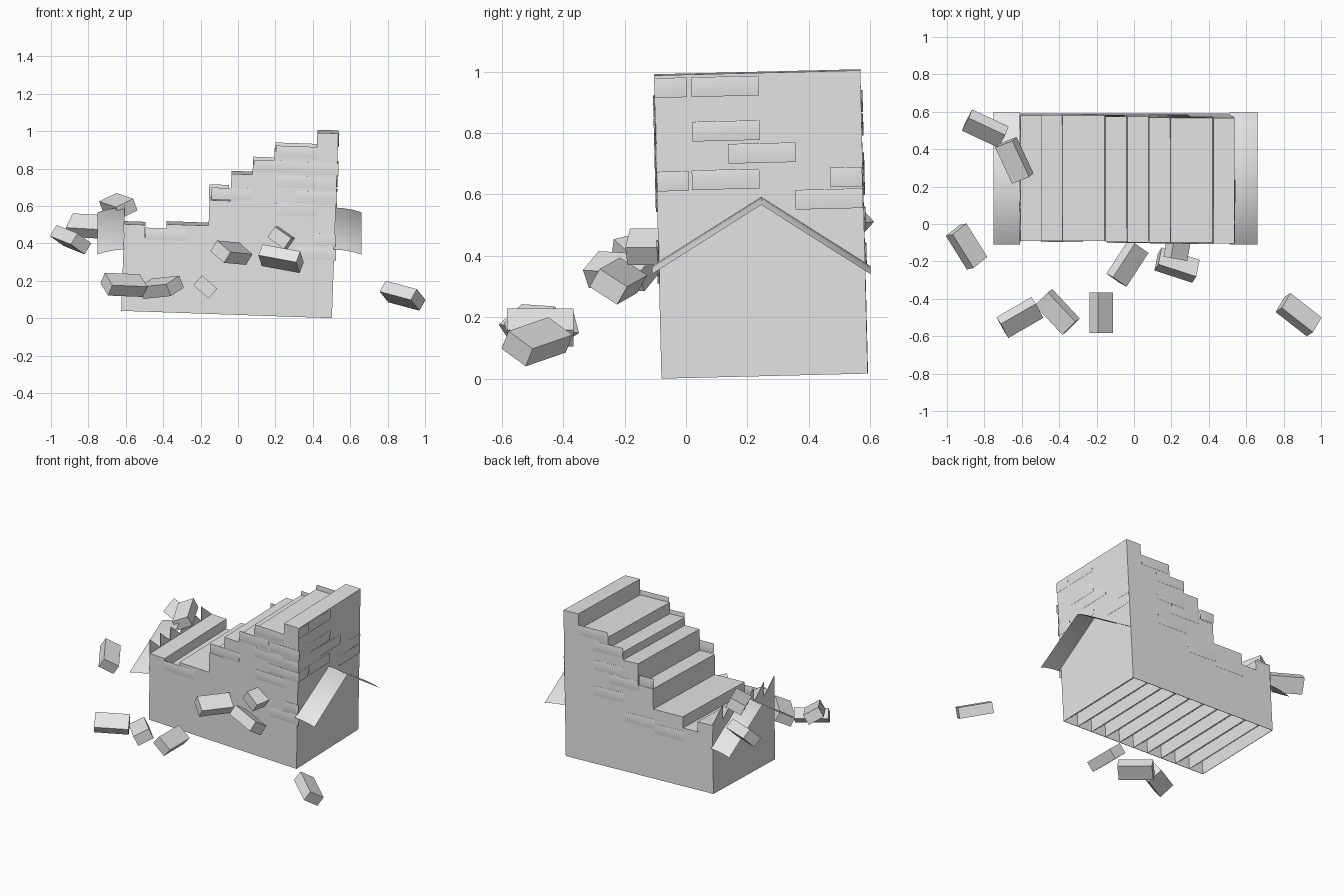
import bpy, bmesh
from math import radians
from mathutils import Matrix, Vector, Euler

cube = bpy.data.objects.get("Cube")
if cube:
    bpy.data.objects.remove(cube, do_unlink=True)

stone = bpy.data.materials.new("pale_grey_stone")
stone.use_nodes = True
grey = (0.8, 0.8, 0.8, 1)
stone.diffuse_color = grey
stone.node_tree.nodes["Principled BSDF"].inputs["Base Color"].default_value = grey

# The ruin leans slightly: its own frame starts at the low front corner of the tall end
LEAN = Matrix.Translation((0.502, -0.08, 0)) @ Euler((radians(1.4), radians(2), 0)).to_matrix().to_4x4()
UNIT, ROW = 0.1127, 0.076
LENGTH, DEPTH = 10 * UNIT, 0.672


def finish(name, bm, matrix, smooth=False):
    bmesh.ops.recalc_face_normals(bm, faces=bm.faces[:])
    for face in bm.faces:
        face.smooth = smooth
    mesh = bpy.data.meshes.new(name)
    bm.to_mesh(mesh)
    bm.free()
    mesh.materials.append(stone)
    obj = bpy.data.objects.new(name, mesh)
    obj.matrix_world = matrix
    bpy.context.collection.objects.link(obj)
    return obj


def prism(name, outline, place, start, end):
    """Extrude an outline; place(u, v, w) turns it into a 3D point."""
    bm = bmesh.new()
    base = bm.faces.new([bm.verts.new(place(u, v, start)) for u, v in outline])
    new = bmesh.ops.extrude_face_region(bm, geom=[base])["geom"]
    shift = Vector(place(0, 0, end)) - Vector(place(0, 0, start))
    bmesh.ops.translate(bm, vec=shift, verts=[v for v in new if isinstance(v, bmesh.types.BMVert)])
    finish(name, bm, LEAN)


def box(name, low, high, matrix=LEAN, smooth=False):
    bm = bmesh.new()
    bmesh.ops.create_cube(bm, size=1)
    for v in bm.verts:
        v.co = [l + (c + 0.5) * (h - l) for c, l, h in zip(v.co, low, high)]
    return finish(name, bm, matrix, smooth)


def facing_brick(name, low, high):
    """A thin brick with softly rounded shading."""
    brick = box(name, low, high, smooth=True)
    brick.modifiers.new("soft_shading", "WEIGHTED_NORMAL")


def along_y(u, v, w):
    return (u, w, v)


def along_x(u, v, w):
    return (w, u, v)


# Stepped block: (start unit, end unit, rows high), from the low end to the tall end
steps = [(-10, -9, 6.1), (-9, -8, 5.2), (-8, -6, 6.2), (-6, -5, 8), (-5, -4, 9.9),
         (-4, -3, 10.6), (-3, -1, 11.6), (-1, 0, 13)]
top = []
for a, b, rows in steps:
    top += [(a * UNIT, rows * ROW), (b * UNIT, rows * ROW)]

# Core with a saw-toothed underside, upright tooth faces towards the tall end
TOOTH, SKIN = 0.09, 0.003
teeth = [(0, 0)]
for i in range(1, 11):
    x = max(-i * UNIT, SKIN - LENGTH)
    teeth += [(x, TOOTH), (x, 0)]
teeth.append((-LENGTH, 0))
prism("stepped_core", top + teeth, along_y, SKIN, DEPTH - SKIN)

# Front and back skins with straight bottoms
wall = top + [(0, 0), (-LENGTH, 0)]
prism("front_wall", wall, along_y, 0, SKIN)
prism("back_wall", wall, along_y, DEPTH - SKIN, DEPTH)

# Broken saw-toothed crest on the low end
crest = [(0, 0.42)]
for i in range(6):
    y = i * DEPTH / 6
    crest += [(y, 0.562), (y + DEPTH / 6, 0.465)]
crest.append((DEPTH, 0.42))
prism("broken_crest", crest, along_x, -LENGTH - 0.003, -LENGTH + 0.001)

# Raised facing bricks: (start, bottom, length) in the leaning frame
LONG, SHORT, HIGH, PROUD = 0.22, 0.105, 0.064, 0.005
front_bricks = [(-1.012, 0.385, LONG), (-0.667, 0.612, LONG), (-0.445, 0.768, LONG), (-0.212, 0.765, LONG),
                (-0.33, 0.848, LONG), (-0.215, 0.61, LONG), (-0.32, 0.54, LONG), (-0.33, 0.69, LONG),
                (-0.105, 0.685, SHORT), (-0.1, 0.385, SHORT), (-0.21, 0.31, LONG)]
for x, z, size in front_bricks:
    facing_brick("front_brick", (x, -PROUD, z), (x + size, 0.002, z + HIGH))

back_bricks = [(-0.335, 0.848, LONG), (-0.45, 0.768, LONG), (-0.45, 0.64, LONG), (-0.565, 0.57, LONG),
               (-0.45, 0.465, LONG), (-0.68, 0.612, SHORT), (-0.68, 0.34, LONG), (-0.905, 0.31, LONG)]
for x, z, size in back_bricks:
    facing_brick("back_brick", (x, DEPTH - 0.002, z), (x + size, DEPTH + PROUD, z + HIGH))

end_bricks = [(0, 0.915, SHORT), (0.12, 0.915, LONG), (0.12, 0.77, LONG), (0.235, 0.695, LONG),
              (0, 0.61, SHORT), (0.115, 0.612, LONG), (0.565, 0.61, SHORT), (0.45, 0.54, LONG)]
for y, z, size in end_bricks:
    facing_brick("end_brick", (-0.002, y, z), (PROUD, y + size, z + HIGH))

# Thin flared gable roof remnants at both ends
for name, inner, outer in (("left_roof", 0.51, 0.66), ("right_roof", -0.61, -0.75)):
    bm = bmesh.new()
    rows = []
    for t, drop in ((0, 0), (0.35, 0.004), (0.7, 0.013), (1, 0.026)):
        x = inner + (outer - inner) * t
        rows.append([bm.verts.new((x, y, z - drop))
                     for y, z in ((-0.11, 0.367), (0.245, 0.592), (0.6, 0.367))])
    for r, s in zip(rows, rows[1:]):
        for k in range(2):
            bm.faces.new((r[k], r[k + 1], s[k + 1], s[k]))
    finish(name, bm, Matrix(), smooth=True)

# Loose tumbling bricks: centre, then roll, pitch and yaw in degrees
loose = [((-0.64, 0.34, 0.60), (25, 8, -65)),
         ((-0.795, 0.51, 0.492), (45, 3, -25)),
         ((-0.895, -0.12, 0.42), (-30, 12, -58)),
         ((-0.61, -0.50, 0.178), (38, 2, 30)),
         ((-0.41, -0.47, 0.165), (25, -4, -47)),
         ((-0.175, -0.475, 0.167), (41, 0, 90)),
         ((-0.035, -0.21, 0.35), (35, 3, 57)),
         ((0.24, -0.08, 0.43), (35, 0, 80)),
         ((0.23, -0.22, 0.318), (-33, 10, -18)),
         ((0.88, -0.485, 0.12), (-33, 12, -38))]
half = Vector((0.108, 0.054, 0.035))
for centre, turn in loose:
    pose = Matrix.Translation(centre) @ Euler([radians(a) for a in turn]).to_matrix().to_4x4()
    box("loose_brick", -half, half, pose)
